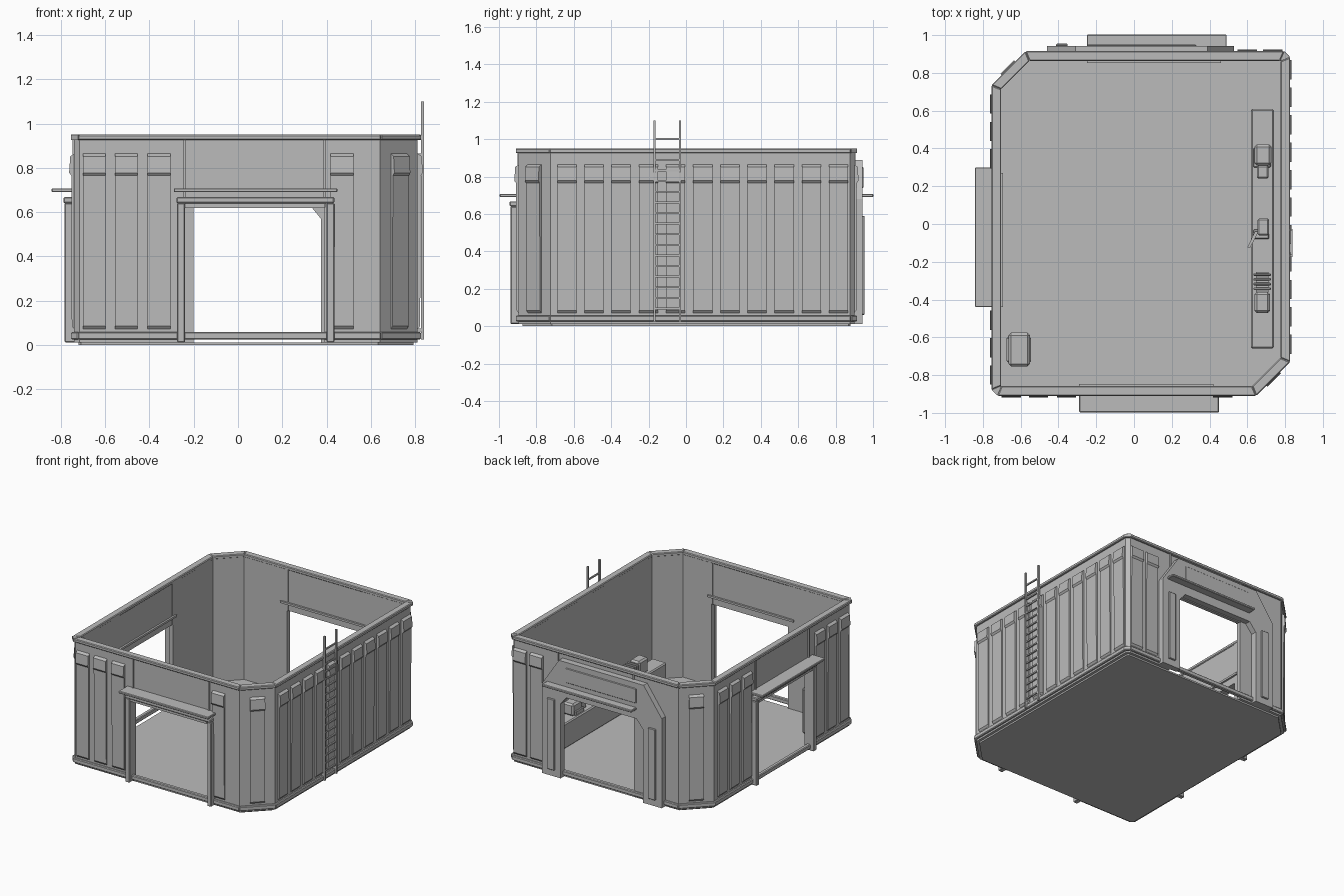
import bpy, bmesh
from mathutils import Vector as V

if "Cube" in bpy.data.objects:
    bpy.data.objects.remove(bpy.data.objects["Cube"], do_unlink=True)

grey = bpy.data.materials.new("light grey")
grey.use_nodes = True
grey.diffuse_color = (0.5, 0.5, 0.5, 1)
grey.node_tree.nodes["Principled BSDF"].inputs["Base Color"].default_value = (0.5, 0.5, 0.5, 1)

X0, X1, Y0, Y1 = -0.755, 0.827, -0.91, 0.915    # outer edges of the rims
TOP = 0.95


def extrude(name, points, vec, bevel=0):
    """Solid made by sweeping a flat outline along a vector."""
    bm = bmesh.new()
    face = bm.faces.new([bm.verts.new(p) for p in points])
    out = bmesh.ops.extrude_face_region(bm, geom=[face])
    moved = [g for g in out["geom"] if isinstance(g, bmesh.types.BMVert)]
    bmesh.ops.translate(bm, verts=moved, vec=V(vec))
    bmesh.ops.recalc_face_normals(bm, faces=bm.faces)
    mesh = bpy.data.meshes.new(name)
    bm.to_mesh(mesh)
    bm.free()
    mesh.materials.append(grey)
    obj = bpy.data.objects.new(name, mesh)
    bpy.context.collection.objects.link(obj)
    if bevel:
        mod = obj.modifiers.new("Bevel", "BEVEL")
        mod.width = bevel
        mod.segments = 1
    return obj


def box(name, x0, x1, y0, y1, z0, z1, bevel=0):
    pts = [(x0, y0, z0), (x1, y0, z0), (x1, y1, z0), (x0, y1, z0)]
    return extrude(name, pts, (0, 0, z1 - z0), bevel)


def outline(o):
    """Footprint inset by o: two large and two small cut corners."""
    a, b, c, d = X0 + o, X1 - o, Y0 + o, Y1 - o
    s, l = 0.032 - 0.586 * o, 0.18 - 0.586 * o
    return [V(p) for p in ((a, c + s, 0), (a + s, c, 0), (b - l, c, 0), (b, c + l, 0),
                           (b, d - s, 0), (b - s, d, 0), (a + l, d, 0), (a, d - l, 0))]


# Each wall has an origin on the rim plane, a tangent and an outward normal
r = 0.5 ** 0.5
sides = {
    "front": (V((0, Y0, 0)), V((1, 0, 0)), V((0, -1, 0))),
    "right": (V((X1, 0, 0)), V((0, 1, 0)), V((1, 0, 0))),
    "back": (V((0, Y1, 0)), V((1, 0, 0)), V((0, 1, 0))),
    "left": (V((X0, 0, 0)), V((0, 1, 0)), V((-1, 0, 0))),
    "front_corner": (V((X1 - 0.09, Y0 + 0.09, 0)), V((r, r, 0)), V((r, -r, 0))),
    "back_corner": (V((X0 + 0.09, Y1 - 0.09, 0)), V((r, r, 0)), V((-r, r, 0))),
}


def at(side, t, d, z):
    o, tan, nor = sides[side]
    return o + tan * t + nor * d + V((0, 0, z))


def side_box(name, side, t0, t1, d0, d1, z0, z1, bevel=0):
    pts = [at(side, t, d, z0) for t, d in ((t0, d0), (t1, d0), (t1, d1), (t0, d1))]
    return extrude(name, pts, (0, 0, z1 - z0), bevel)


def band(name, o0, o1, z0, z1, bevel=0, skip=()):
    """Strips that follow the footprint, mitred at the corners."""
    out, inn = outline(o0), outline(o1)
    for i in range(8):
        if i not in skip:
            j = (i + 1) % 8
            pts = [p + V((0, 0, z0)) for p in (out[i], out[j], inn[j], inn[i])]
            extrude(name, pts, (0, 0, z1 - z0), bevel)


# Floor, plain walls and rims
extrude("floor", outline(0.035), (0, 0, 0.012))
band("wall", 0.015, 0.05, 0.012, TOP - 0.01, skip=(1, 5, 7))
band("top_rim", 0, 0.052, TOP - 0.025, TOP, 0.005)
band("bottom_rim", 0, 0.03, 0.025, 0.058, 0.005)

# Walls with doorways
doors = {"front": (-0.24, 0.39, 1), "back": (-0.20, 0.43, 5), "left": (-0.39, 0.24, 7)}
DOOR_TOP = 0.62
for side, (a, b, i) in doors.items():
    out, inn = outline(0.015), outline(0.05)
    ends = sorted([(out[i], inn[i]), (out[(i + 1) % 8], inn[(i + 1) % 8])],
                  key=lambda e: e[0].dot(sides[side][1]))
    for t, (p, q) in ((a, ends[0]), (b, ends[1])):
        lift = V((0, 0, 0.012))
        pts = [p + lift, q + lift, at(side, t, -0.05, 0.012), at(side, t, -0.015, 0.012)]
        extrude(side + "_wall", pts, (0, 0, TOP - 0.022))
    side_box(side + "_door_header", side, a, b, -0.045, -0.02, DOOR_TOP, TOP - 0.01)
    for t in (a, b):
        side_box(side + "_header_seam", side, t - 0.006, t + 0.006, -0.05, -0.008, DOOR_TOP, TOP - 0.005)
    # Canopy and inner rail
    side_box(side + "_canopy", side, a - 0.05, b + 0.06, -0.02, 0.087, 0.69, 0.708, 0.004)
    side_box(side + "_inner_rail", side, a - 0.05, b + 0.03, -0.062, -0.048, 0.67, 0.685)
    # Door frame
    if side != "back":
        side_box(side + "_door_beam", side, a - 0.038, b + 0.045, -0.03, 0.033, 0.64, 0.668, 0.005)
        side_box(side + "_lintel", side, a, b, -0.045, 0.02, 0.618, 0.64)
        for t0, t1 in ((a - 0.035, a), (b + 0.01, b + 0.045)):
            side_box(side + "_door_post", side, t0, t1, -0.03, 0.028, 0.012, 0.64, 0.004)

# Raised wall strips with a hooded top
profile = [(0, 0.07), (0.012, 0.085), (0.014, 0.765), (0.024, 0.778), (0.019, 0.852), (0, 0.865)]
strips = {
    "front": [-0.65, -0.505, -0.357, 0.47],
    "right": [-0.637 + 0.1453 * i for i in range(11)],
    "back": [0.735, 0.60],
    "left": [-0.80, -0.655, -0.51, 0.345, 0.49, 0.635],
    "front_corner": [0],
    "back_corner": [0],
}
for side, centres in strips.items():
    for t in centres:
        pts = [at(side, t - 0.051, d - 0.016, z) for d, z in profile]
        extrude(side + "_wall_strip", pts, sides[side][1] * 0.102)

# Angular surround of the back door
arch = [(-0.46, 0.012), (-0.46, 0.68), (-0.31, 0.89), (0.39, 0.89), (0.53, 0.68), (0.53, 0.012),
        (0.375, 0.012), (0.375, 0.57), (0.33, 0.625), (-0.25, 0.625), (-0.305, 0.56), (-0.305, 0.012)]
extrude("back_door_surround", [at("back", x, -0.017, z) for x, z in arch], (0, 0.045, 0))
for x in (-0.382, 0.452):
    side_box("surround_strip", "back", x - 0.03, x + 0.03, 0.025, 0.04, 0.06, 0.59, 0.004)
side_box("surround_top_plate", "back", -0.25, 0.33, 0.025, 0.034, 0.74, 0.85, 0.004)

# Ladder
for y in (-0.168, -0.032):
    box("ladder_rail", 0.826, 0.84, y - 0.006, y + 0.006, 0.025, 1.10)
    for z in (0.06, 0.85):
        box("ladder_bracket", 0.80, 0.83, y - 0.005, y + 0.005, z, z + 0.015)
for z in [0.095 + 0.0567 * i for i in range(15)] + [1.0]:
    box("ladder_rung", 0.828, 0.838, -0.168, -0.032, z - 0.005, z + 0.005)

# Workbench and its equipment
box("workbench", 0.62, 0.74, -0.66, 0.61, 0.012, 0.20, 0.008)
box("bench_machine", 0.638, 0.728, 0.31, 0.42, 0.20, 0.29, 0.012)
box("bench_machine_base", 0.63, 0.725, 0.30, 0.40, 0.20, 0.235, 0.005)
box("bench_machine_head", 0.652, 0.712, 0.24, 0.31, 0.20, 0.26, 0.008)
box("bench_motor", 0.638, 0.72, -0.47, -0.36, 0.20, 0.31, 0.012)
for i in range(4):
    y = -0.35 + i * 0.025
    box("motor_fin", 0.632, 0.725, y, y + 0.014, 0.20, 0.30, 0.004)
box("motor_core", 0.645, 0.712, -0.36, -0.255, 0.20, 0.285)
box("vice_base", 0.63, 0.715, -0.08, -0.03, 0.20, 0.235, 0.006)
box("vice_body", 0.655, 0.715, -0.06, 0.03, 0.235, 0.28, 0.008)
extrude("vice_handle", [(0.60, -0.125, 0.25), (0.615, -0.125, 0.25), (0.66, -0.04, 0.25), (0.64, -0.04, 0.25)],
        (0, 0, 0.015))

# Cabinet in the front corner
box("cabinet", -0.665, -0.55, -0.755, -0.575, 0.012, 0.36, 0.015)
box("cabinet_lid", -0.675, -0.545, -0.735, -0.595, 0.27, 0.33, 0.01)
